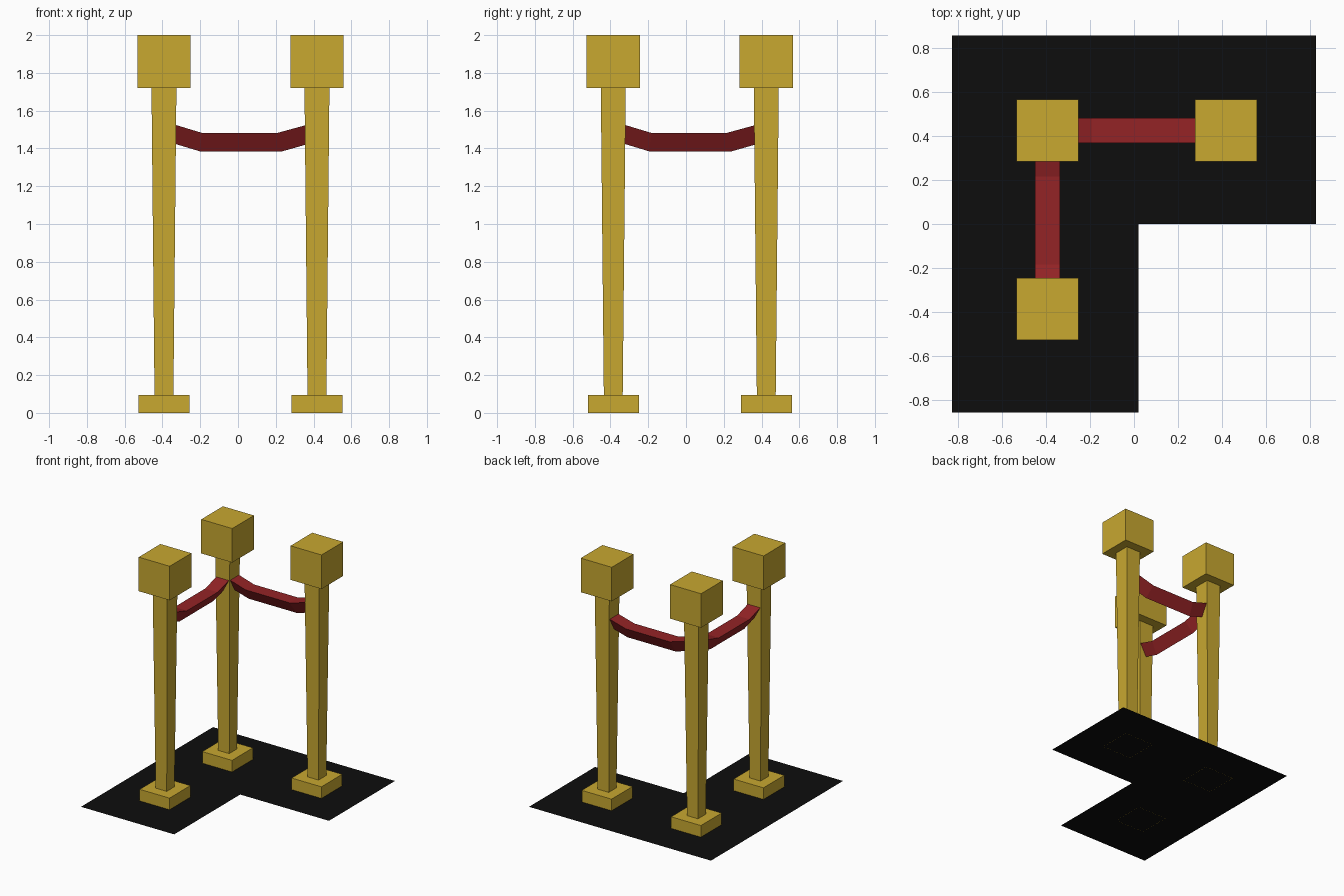
import bpy, bmesh

if "Cube" in bpy.data.objects:
    bpy.data.objects.remove(bpy.data.objects["Cube"])


def material(name, rgb):
    m = bpy.data.materials.new(name)
    m.diffuse_color = (*rgb, 1)
    m.use_nodes = True
    m.node_tree.nodes["Principled BSDF"].inputs["Base Color"].default_value = m.diffuse_color
    return m


GOLD = material("gold", (0.578, 0.392, 0.030))
RED = material("red_velvet", (0.296, 0.017, 0.019))
BLACK = material("black_carpet", (0.004, 0.004, 0.004))


def make(name, bm, mat):
    bmesh.ops.recalc_face_normals(bm, faces=bm.faces)
    me = bpy.data.meshes.new(name)
    bm.to_mesh(me)
    bm.free()
    me.materials.append(mat)
    ob = bpy.data.objects.new(name, me)
    bpy.context.collection.objects.link(ob)
    return ob


def block(name, x, y, z0, z1, w0, w1, mat):
    """Square block, bottom width w0 and top width w1."""
    bm = bmesh.new()
    bmesh.ops.create_cube(bm, size=1)
    for v in bm.verts:
        w, z = (w1, z1) if v.co.z > 0 else (w0, z0)
        v.co = (x + v.co.x * w, y + v.co.y * w, z)
    return make(name, bm, mat)


def rope(name, place):
    """Sagging rope with a triangular section, point down."""
    # distance along at the top, height at the top, the same at the bottom
    path = [(-0.332, 1.525, -0.332, 1.424), (-0.190, 1.482, -0.203, 1.385),
            (0.208, 1.482, 0.235, 1.385), (0.358, 1.523, 0.358, 1.420)]
    bm = bmesh.new()
    rings = []
    for ta, tz, ba, bz in path:
        rings.append([bm.verts.new(place(a, s, z)) for a, s, z in
                      ((ta, -0.0565, tz), (ta, 0.0565, tz), (ba, 0, bz))])
    for r, q in zip(rings, rings[1:]):
        for i in range(3):
            j = (i + 1) % 3
            bm.faces.new((r[i], r[j], q[j], q[i]))
    bm.faces.new(rings[0])
    bm.faces.new(rings[-1])
    return make(name, bm, RED)


# Three posts: base, tapered shaft and cube cap
XL, XR, YF, YB = -0.392, 0.418, -0.385, 0.425
for label, x, y in (("corner", XL, YB), ("right", XR, YB), ("front", XL, YF)):
    block(label + "_base", x, y, 0, 0.096, 0.27, 0.27, GOLD)
    block(label + "_shaft", x, y, 0.096, 1.721, 0.10, 0.132, GOLD)
    block(label + "_cap", x, y, 1.721, 2.0, 0.281, 0.281, GOLD)

# Ropes joining the corner post to the other two
rope("back_rope", lambda a, s, z: (a, YB + s, z))
rope("side_rope", lambda a, s, z: (XL + s, a + 0.007, z))

# Flat L-shaped carpet, hiding the undersides of the bases
outline = [(-0.825, -0.855), (0.02, -0.855), (0.02, 0.0),
           (0.825, 0.0), (0.825, 0.855), (-0.825, 0.855)]
bm = bmesh.new()
bm.faces.new([bm.verts.new((x, y, 0.001)) for x, y in outline])
make("carpet", bm, BLACK)

# Open the bottoms of the bases so the carpet shows from below
for label in ("corner", "right", "front"):
    me = bpy.data.objects[label + "_base"].data
    bm = bmesh.new()
    bm.from_mesh(me)
    low = [f for f in bm.faces if f.normal.z < -0.5]
    bmesh.ops.delete(bm, geom=low, context='FACES_ONLY')
    bm.to_mesh(me)
    bm.free()
